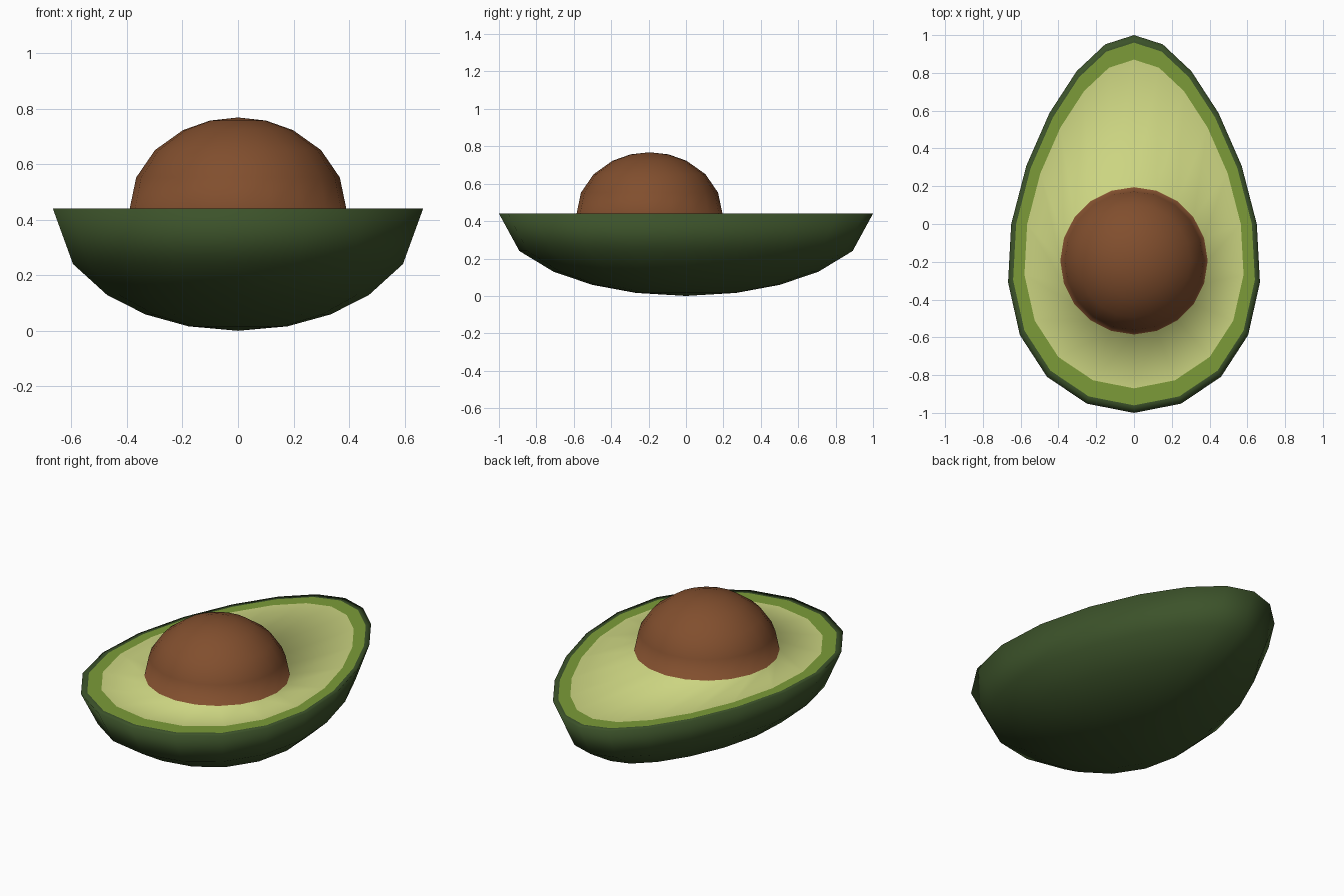
import bpy, bmesh
from math import sin, cos, pi, radians

if "Cube" in bpy.data.objects:
    bpy.data.objects.remove(bpy.data.objects["Cube"])

SIDES = 20
RIM_Z = 0.44


def material(name, color):
    m = bpy.data.materials.new(name)
    m.diffuse_color = (*color, 1)
    m.use_nodes = True
    m.node_tree.nodes["Principled BSDF"].inputs["Base Color"].default_value = m.diffuse_color
    return m


def pear(scale, z):
    """Egg-shaped ring, narrow towards +y."""
    ring = []
    for i in range(SIDES):
        a = 2 * pi * i / SIDES
        ring.append((scale * cos(a) * (0.65 - 0.165 * sin(a)), scale * sin(a), z))
    return ring


def circle(radius, z, cy):
    return [(radius * cos(2 * pi * i / SIDES), cy + radius * sin(2 * pi * i / SIDES), z)
            for i in range(SIDES)]


def loft(name, rings, mats, first_tip=None, last_tip=None, mat_of_band=lambda b: 0):
    """Bridge rings in order; optional tip points close the ends with a fan."""
    bm = bmesh.new()
    loops = [[bm.verts.new(p) for p in r] for r in rings]
    for b in range(len(loops) - 1):
        lo, hi = loops[b], loops[b + 1]
        for i in range(SIDES):
            j = (i + 1) % SIDES
            bm.faces.new((lo[i], lo[j], hi[j], hi[i])).material_index = mat_of_band(b)
    for tip, loop, flip in ((first_tip, loops[0], True), (last_tip, loops[-1], False)):
        if tip:
            t = bm.verts.new(tip)
            for i in range(SIDES):
                j = (i + 1) % SIDES
                f = (loop[j], loop[i], t) if flip else (loop[i], loop[j], t)
                bm.faces.new(f).material_index = mat_of_band(len(loops) - 1)
    for f in bm.faces:
        f.smooth = True
    mesh = bpy.data.meshes.new(name)
    bm.to_mesh(mesh)
    bm.free()
    for m in mats:
        mesh.materials.append(m)
    obj = bpy.data.objects.new(name, mesh)
    bpy.context.collection.objects.link(obj)
    return obj


skin_mat = material("dark_skin", (0.045, 0.085, 0.023))
green_mat = material("green_edge", (0.20, 0.33, 0.04))
flesh_mat = material("pale_flesh", (0.60, 0.66, 0.22))
pit_mat = material("brown_pit", (0.22, 0.077, 0.027))

# Skin: bowl from the bottom up, ending in a thin flat lip
bowl = [pear(cos(radians(a)), RIM_Z * (1 - sin(radians(a)))) for a in (74.5, 60, 45, 27, 0)]
loft("skin", bowl + [pear(0.96, RIM_Z)], [skin_mat], first_tip=(0, 0, 0))

# Green band of flesh next to the skin
loft("green_edge", [pear(0.96, RIM_Z), pear(0.87, RIM_Z)], [green_mat])

# Pale flesh running into the domed pit, shaded as one surface
PIT_Y, PIT_R, PIT_H = -0.195, 0.39, 0.328
dome = [circle(PIT_R * cos(radians(a)), RIM_Z + PIT_H * sin(radians(a)), PIT_Y)
        for a in (0, 20, 40, 59.5, 75)]
loft("flesh_and_pit", [pear(0.87, RIM_Z)] + dome, [flesh_mat, pit_mat],
     last_tip=(0, PIT_Y, RIM_Z + PIT_H), mat_of_band=lambda b: 0 if b == 0 else 1)
